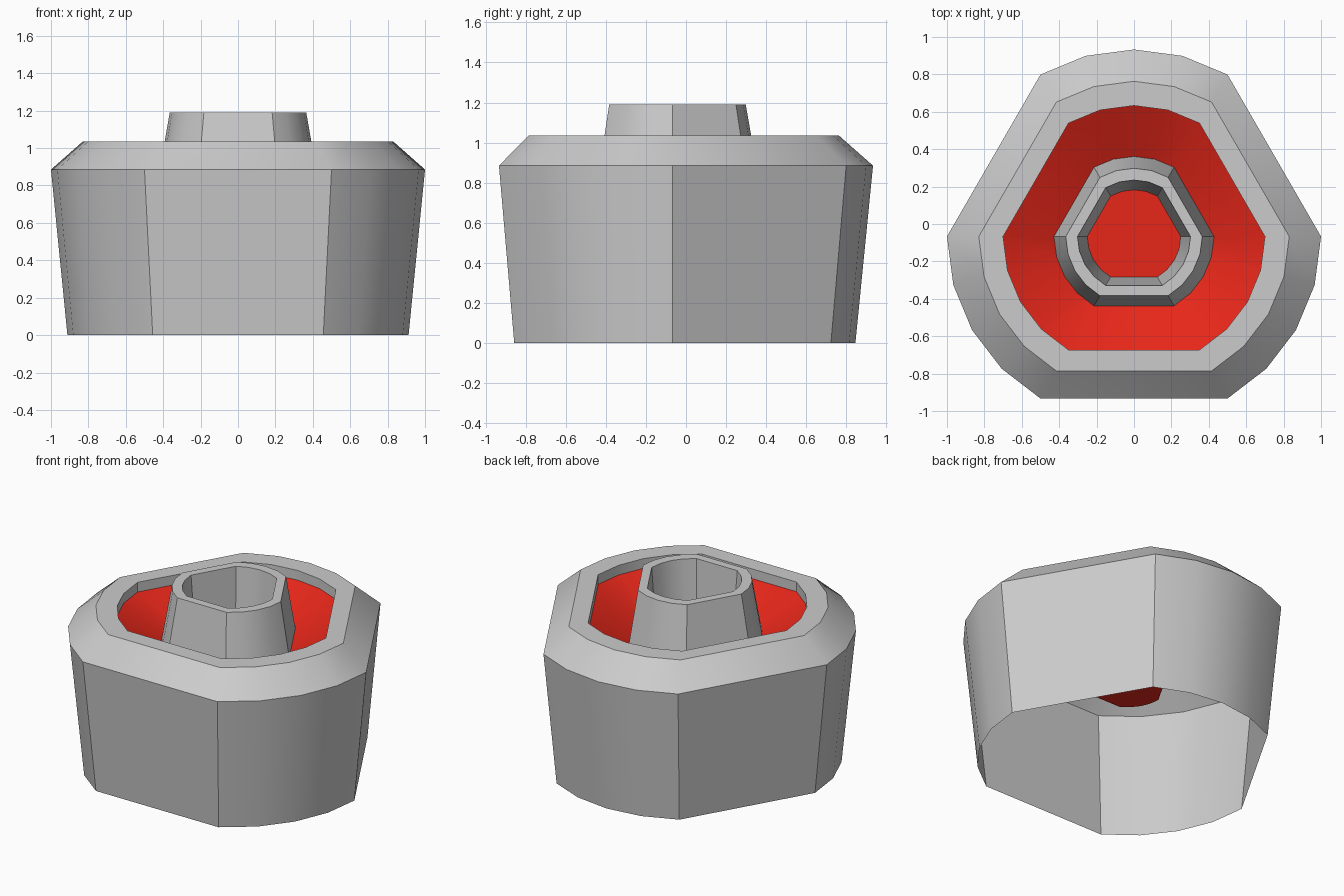
import bpy, bmesh, math

if "Cube" in bpy.data.objects:
    bpy.data.objects.remove(bpy.data.objects["Cube"])

CY = -0.067  # centre of the rounded-triangle outline

# Outline: circle in 15 degree steps with three 60 degree arcs cut to flat chords
ANGLES = [a0 + step for a0 in (60, 180, 300) for step in (0, 15, 30, 45, 60)]


def ring(bm, r, z):
    return [bm.verts.new((r * math.cos(math.radians(a)),
                          CY + r * math.sin(math.radians(a)), z)) for a in ANGLES]


def loft(name, profile, mat=None, cap=False):
    """Sweep a (radius, height) profile around the outline, optionally closing the end."""
    bm = bmesh.new()
    rings = [ring(bm, r, z) for r, z in profile]
    n = len(ANGLES)
    for lo, hi in zip(rings, rings[1:]):
        for i in range(n):
            j = (i + 1) % n
            bm.faces.new((lo[i], lo[j], hi[j], hi[i]))
    if cap:
        bm.faces.new(rings[-1])
    mesh = bpy.data.meshes.new(name)
    bm.to_mesh(mesh)
    bm.free()
    obj = bpy.data.objects.new(name, mesh)
    bpy.context.collection.objects.link(obj)
    if mat:
        mesh.materials.append(mat)
    bpy.ops.object.select_all(action='DESELECT')
    obj.select_set(True)
    bpy.context.view_layer.objects.active = obj
    bpy.ops.object.shade_smooth_by_angle(angle=math.radians(30))
    return obj


red = bpy.data.materials.new("red")
red.diffuse_color = (0.8, 0.02, 0.01, 1)
red.use_nodes = True
red.node_tree.nodes["Principled BSDF"].inputs["Base Color"].default_value = red.diffuse_color

# Outer housing: open bottom, flared wall, chamfer, flat rim and short inner lip
loft("housing", [(0.912, 0), (1.0, 0.885), (0.83, 1.035), (0.70, 1.035), (0.70, 0.97)])

# Red dish sloping down towards the collar
loft("dish", [(0.70, 0.97), (0.428, 0.83)], red)

# Raised collar with its hollow inside wall
loft("collar", [(0.428, 0.83), (0.365, 1.19), (0.302, 1.19), (0.25, 0.52)])

# Red floor at the bottom of the collar
bm_floor = loft("collar_floor", [(0.25, 0.52)], red, cap=True)
